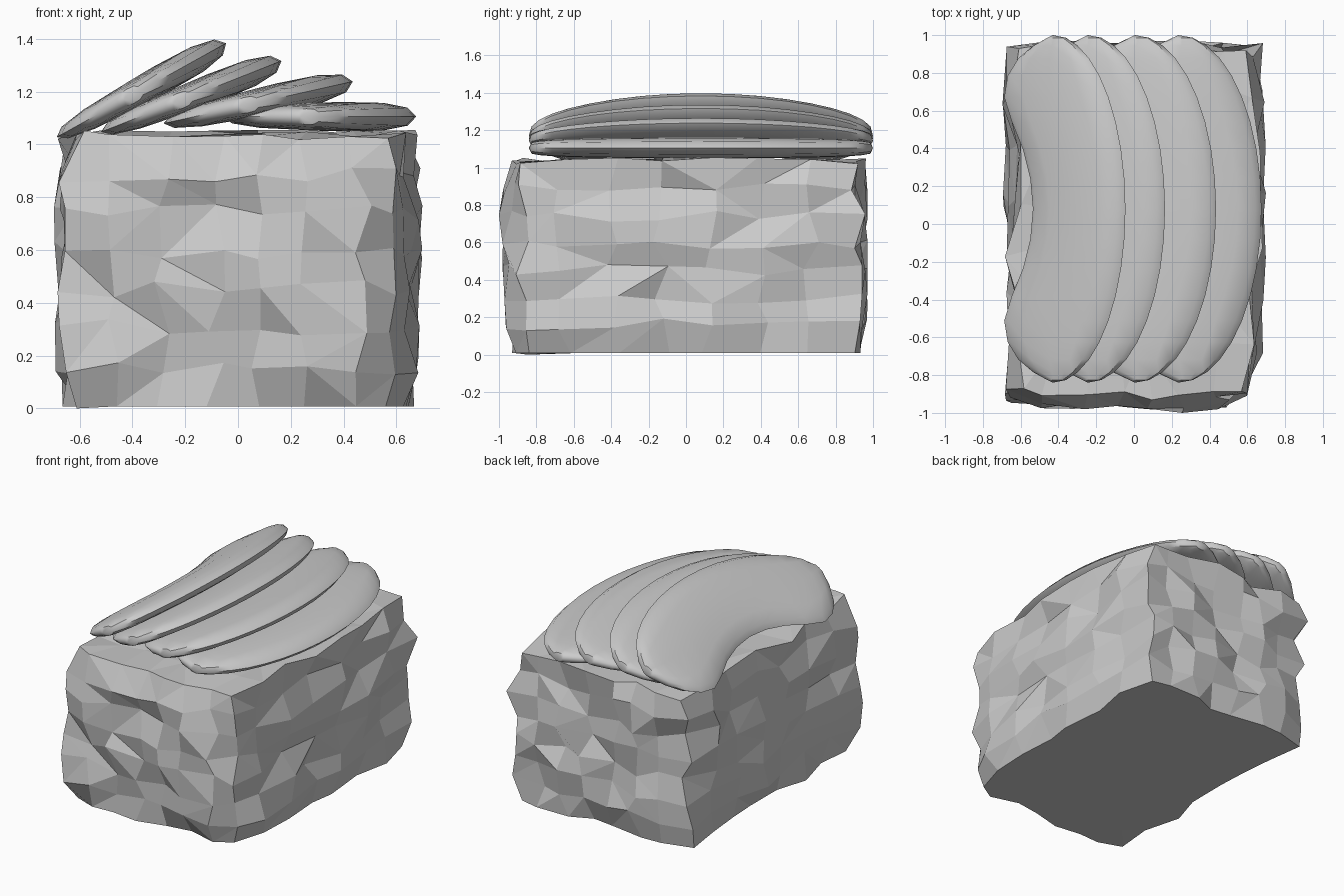
import bpy, bmesh, math, random
from mathutils import Vector, Matrix

if "Cube" in bpy.data.objects:
    bpy.data.objects.remove(bpy.data.objects["Cube"])

random.seed(5)


def finish(name, bm):
    bmesh.ops.recalc_face_normals(bm, faces=bm.faces)
    me = bpy.data.meshes.new(name)
    bm.to_mesh(me)
    bm.free()
    ob = bpy.data.objects.new(name, me)
    bpy.context.collection.objects.link(ob)
    return ob


def lerp_table(table, x):
    for (x0, y0), (x1, y1) in zip(table, table[1:]):
        if x <= x1:
            return y0 + (y1 - y0) * (x - x0) / (x1 - x0)
    return table[-1][1]


# Rough block: subdivided box with jittered vertices and a flat base
bm = bmesh.new()
bmesh.ops.create_cube(bm, size=2)
bmesh.ops.subdivide_edges(bm, edges=bm.edges[:], cuts=6, use_grid_fill=True)
for v in bm.verts:
    corner = sum(abs(c) > 0.99 for c in v.co)
    base, top = v.co.z < -0.99, v.co.z > 0.99
    chamfer = v.co.x > 0.99 and v.co.y < -0.99
    r = lambda a: random.uniform(-a, a)
    pull = 1.0 - 0.025 * (corner - 1)
    v.co = Vector((v.co.x * 0.655 * pull + r(0.045),
                   v.co.y * 0.94 * pull + r(0.045),
                   v.co.z * 0.51 + 0.525 + r(0.02 if top else 0.035)))
    if base:
        v.co.z = 0.008
        v.co.y *= 0.97
    if chamfer:
        v.co.x -= 0.06
        v.co.y += 0.05
    v.co.x = max(-0.705, min(0.705, v.co.x))
    v.co.y = max(-1.0, min(0.97, v.co.y))
min(bm.verts, key=lambda v: v.co.y).co.y = -1.0
min(bm.verts, key=lambda v: v.co.z).co.z = 0.0
bmesh.ops.triangulate(bm, faces=[f for f in bm.faces if random.random() < 0.4])
finish("block", bm)

# Inner (concave) edge of the kidney outline: distance along, offset across
INNER = [(0, -0.12), (0.2, -0.14), (0.4, -0.21), (0.52, -0.285), (0.64, -0.30),
         (0.76, -0.25), (0.85, -0.15), (0.92, 0.0)]


def kidney_slice(name, x, z, tilt):
    bm = bmesh.new()
    rows, sides, half = 18, 12, 0.92
    place = Matrix.Translation((x, 0.08, z)) @ Matrix.Rotation(-math.radians(tilt), 4, 'Y')
    rings = []
    for i in range(1, rows):
        th = math.pi * (i / rows - 0.5)
        along = half * math.sin(th)
        outer, inner = 0.44 * math.cos(th), lerp_table(INNER, abs(along))
        mid, w = (outer + inner) / 2, (outer - inner) / 2
        thick = 0.062 * math.cos(th) ** 0.35
        ring = []
        for k in range(sides):
            a = 2 * math.pi * k / sides
            c, s = math.cos(a), math.sin(a)
            cs = math.copysign(abs(c) ** 0.85, c)
            sn = math.copysign(abs(s) ** 0.85, s)
            taper = 0.9 + 0.1 * cs
            ring.append(bm.verts.new(place @ Vector((mid + w * cs, along, thick * sn * taper))))
        rings.append(ring)
    for r0, r1 in zip(rings, rings[1:]):
        for k in range(sides):
            j = (k + 1) % sides
            bm.faces.new((r0[k], r0[j], r1[j], r1[k]))
    for ring, sign in ((rings[0], -1), (rings[-1], 1)):
        tip = bm.verts.new(place @ Vector((0, sign * half, 0)))
        for k in range(sides):
            bm.faces.new((ring[k], ring[(k + 1) % sides], tip))
    ob = finish(name, bm)
    bpy.ops.object.select_all(action='DESELECT')
    ob.select_set(True)
    bpy.context.view_layer.objects.active = ob
    bpy.ops.object.shade_smooth_by_angle(angle=math.radians(40))


# Four overlapping slices fanned from steep to flat
for n, (x, z, tilt) in enumerate([(-0.43, 1.17, 29), (-0.245, 1.155, 21.5),
                                  (0.005, 1.143, 12.5), (0.235, 1.105, 0)], 1):
    kidney_slice(f"slice_{n}", x, z, tilt)
